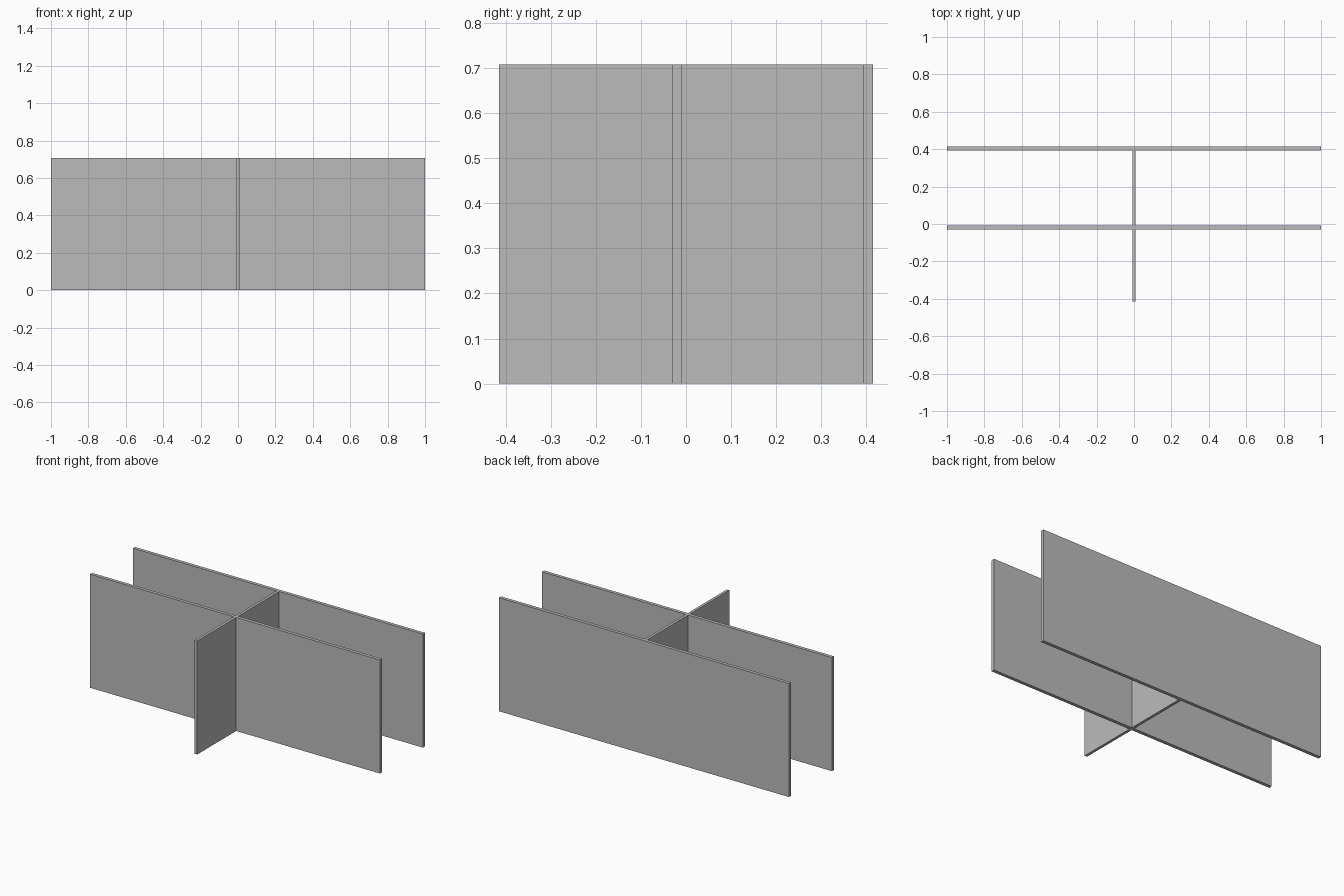
import bpy

cube = bpy.data.objects.get("Cube")
if cube:
    bpy.data.objects.remove(cube, do_unlink=True)

HEIGHT = 0.708
HALF_DEPTH = 0.414
BOARD = 0.021      # thickness of the long boards
DIVIDER = 0.017    # thickness of the cross divider

# Single plain grey for every board
grey = bpy.data.materials.new("plain_grey")
grey.use_nodes = True
colour = (0.5, 0.5, 0.5, 1)
grey.diffuse_color = colour
grey.node_tree.nodes["Principled BSDF"].inputs["Base Color"].default_value = colour


def board(name, x0, x1, y0, y1):
    """Upright flat board standing on the ground."""
    bpy.ops.mesh.primitive_cube_add(
        size=1, location=((x0 + x1) / 2, (y0 + y1) / 2, HEIGHT / 2))
    obj = bpy.context.object
    obj.name = name
    obj.scale = (x1 - x0, y1 - y0, HEIGHT)
    bpy.ops.object.transform_apply(location=False, rotation=False, scale=True)
    obj.data.materials.append(grey)
    return obj


# Long back board
back_inner = HALF_DEPTH - BOARD
board("back_board", -1, 1, back_inner, HALF_DEPTH)

# Cross divider, running from the front edge to the back board
board("cross_divider", -DIVIDER / 2, DIVIDER / 2, -HALF_DEPTH, back_inner)

# Middle board, one half on each side of the divider
middle_front = -0.03
for name, x0, x1 in (("middle_board_right", -1, -DIVIDER / 2),
                     ("middle_board_left", DIVIDER / 2, 1)):
    board(name, x0, x1, middle_front, middle_front + BOARD)
